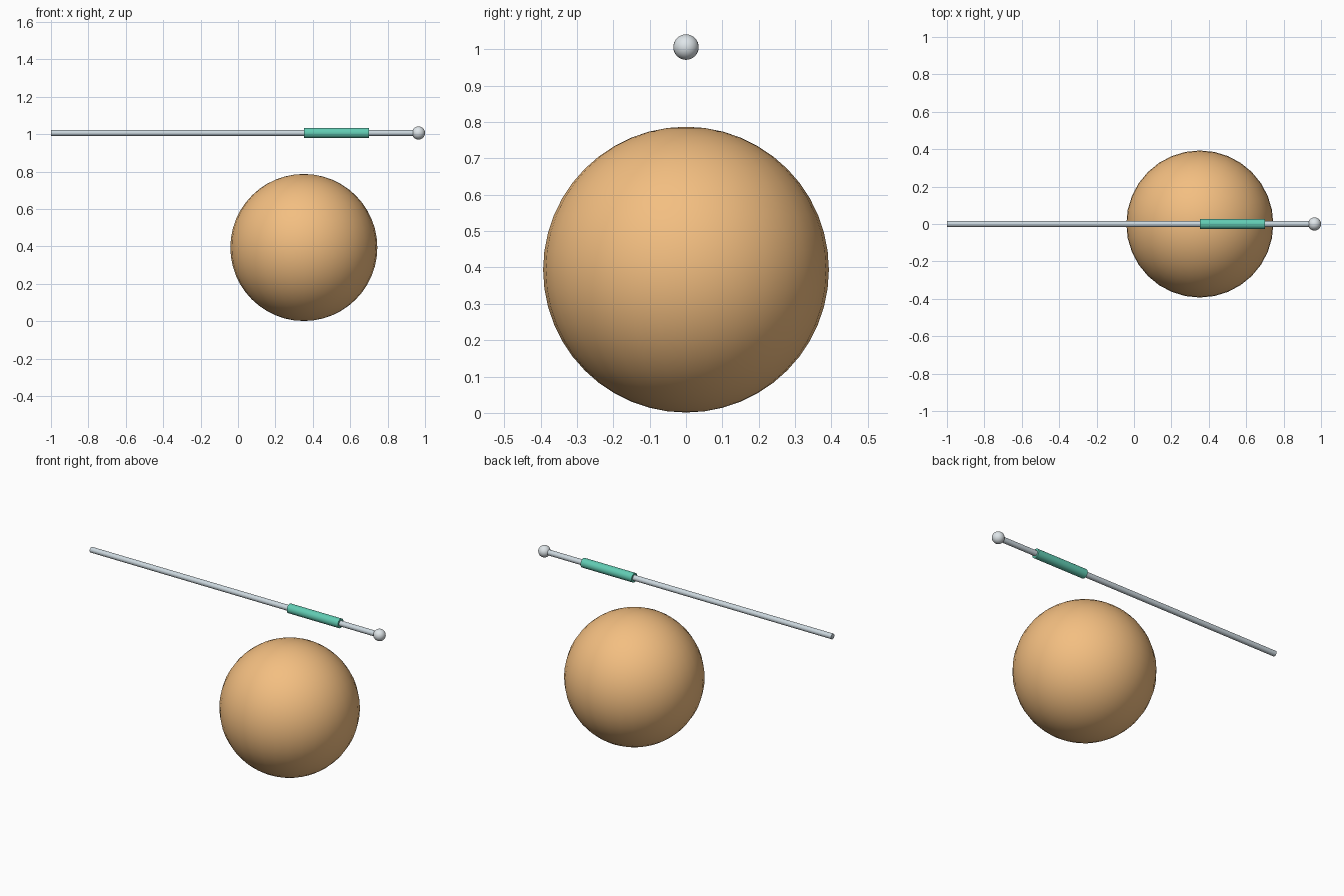
import bpy
from math import pi

if "Cube" in bpy.data.objects:
    bpy.data.objects.remove(bpy.data.objects["Cube"])

ROD_Z = 1.006


def material(name, rgb):
    m = bpy.data.materials.new(name)
    m.diffuse_color = (*rgb, 1)
    m.use_nodes = True
    m.node_tree.nodes["Principled BSDF"].inputs["Base Color"].default_value = m.diffuse_color
    return m


def finish(name, mat):
    ob = bpy.context.object
    ob.name = name
    ob.data.materials.append(mat)
    bpy.ops.object.shade_smooth_by_angle()
    return ob


def ball(name, x, z, r, seg, rings, mat):
    bpy.ops.mesh.primitive_uv_sphere_add(segments=seg, ring_count=rings, radius=r, location=(x, 0, z))
    return finish(name, mat)


def bar(name, x0, x1, r, mat):
    bpy.ops.mesh.primitive_cylinder_add(vertices=24, radius=r, depth=x1 - x0,
                                        location=((x0 + x1) / 2, 0, ROD_Z), rotation=(0, pi / 2, 0))
    return finish(name, mat)


steel = material("steel", (0.60, 0.68, 0.73))
pale = material("pale_steel", (0.74, 0.79, 0.82))
teal = material("teal", (0.12, 0.60, 0.45))
tan = material("tan", (0.90, 0.52, 0.22))

# large ball resting on the ground
ball("large_ball", 0.352, 0.394, 0.393, 32, 24, tan)

# rod above it, with grip sleeve and end knob
bar("rod", -1.0, 0.965, 0.0165, steel)
bar("grip_sleeve", 0.352, 0.70, 0.028, teal)
ball("end_knob", 0.965, ROD_Z, 0.035, 24, 16, pale)
